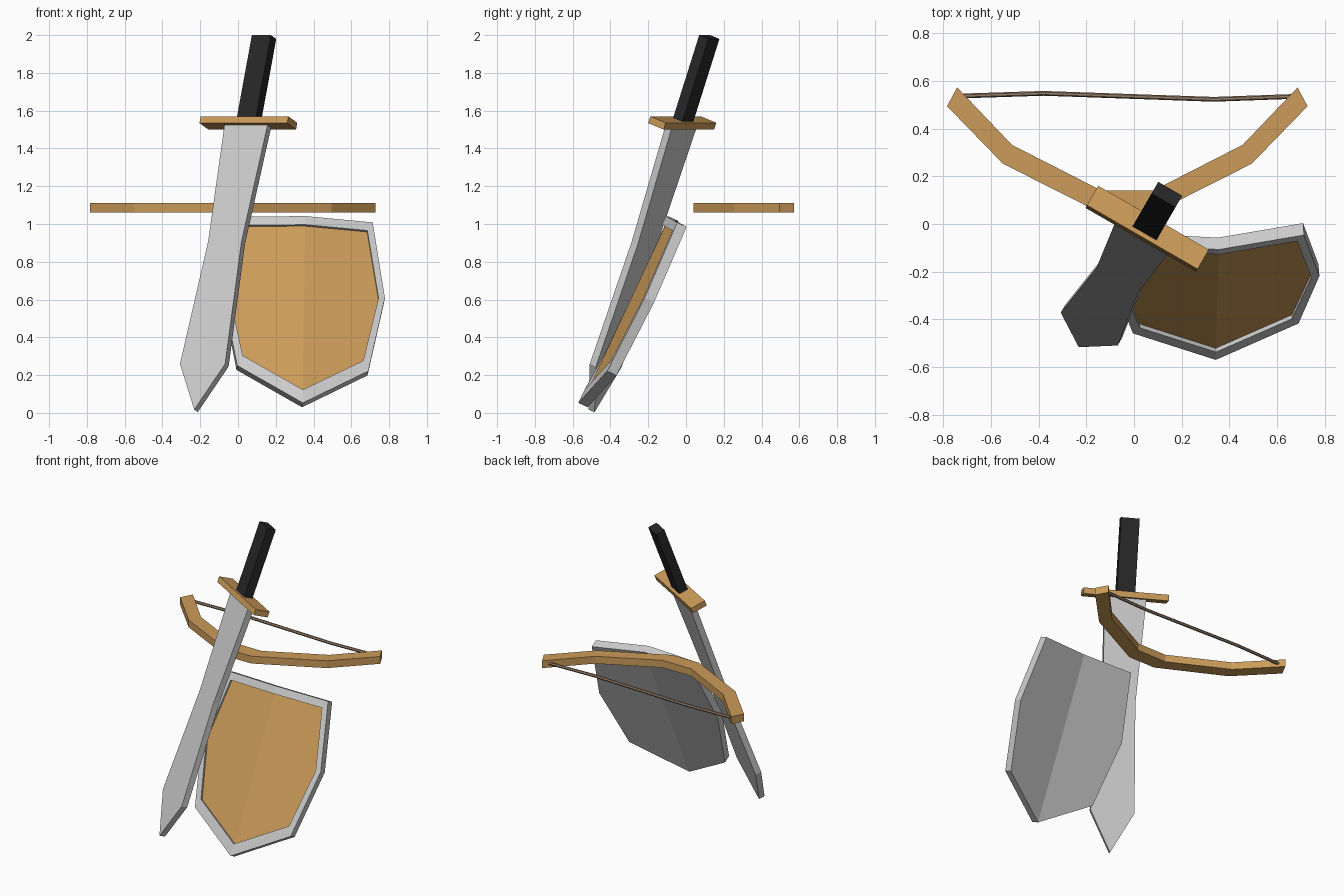
import bpy, bmesh
from math import radians
from mathutils import Matrix, Vector

if "Cube" in bpy.data.objects:
    bpy.data.objects.remove(bpy.data.objects["Cube"])


def material(name, rgb):
    m = bpy.data.materials.new(name)
    m.diffuse_color = (*rgb, 1)
    m.use_nodes = True
    m.node_tree.nodes["Principled BSDF"].inputs["Base Color"].default_value = m.diffuse_color
    return m


wood = material("wood", (0.6, 0.33, 0.1))
black = material("black_grip", (0.02, 0.02, 0.02))
cord = material("cord", (0.3, 0.21, 0.14))


def finish(name, bm, frame, mat=None):
    bmesh.ops.recalc_face_normals(bm, faces=bm.faces)
    me = bpy.data.meshes.new(name)
    bm.to_mesh(me)
    bm.free()
    ob = bpy.data.objects.new(name, me)
    ob.matrix_world = frame
    bpy.context.collection.objects.link(ob)
    if mat:
        me.materials.append(mat)
    return ob


def mirrored(half):
    """Closed outline from right-hand points, bottom to top."""
    return half + [(-x, y) for x, y in reversed(half) if x > 0]


def prism(name, outline, low, high, frame, mat=None):
    bm = bmesh.new()
    a, b = ([bm.verts.new((x, y, z)) for x, y in outline] for z in (low, high))
    bm.faces.new(a)
    bm.faces.new(b)
    n = len(a)
    for i in range(n):
        j = (i + 1) % n
        bm.faces.new((a[i], a[j], b[j], b[i]))
    return finish(name, bm, frame, mat)


# Sword: local x across, y up the blade, z out of the flat; origin in the guard
sword = (Matrix.Translation((0.055, -0.02, 1.535)) @ Matrix.Rotation(radians(-30), 4, 'Z')
         @ Matrix.Rotation(radians(70), 4, 'X'))
prism("sword_blade", mirrored([(0, -1.622), (0.138, -1.365), (0.102, -0.676), (0.132, -0.01)]),
      -0.02, 0.02, sword)
prism("sword_guard", mirrored([(0.268, -0.019), (0.268, 0.019)]), -0.05, 0.05, sword, wood)
prism("sword_grip", mirrored([(0.058, 0.01), (0.058, 0.484)]), -0.03, 0.03, sword, black)

# Bow: flat angular arc lying level
bow = Matrix.Translation((-0.028, 0, 0))
prism("bow_limbs", mirrored([(0.1, 0.04), (0.522, 0.253), (0.756, 0.494),
                             (0.714, 0.573), (0.484, 0.332), (0.108, 0.14)]),
      1.062, 1.112, bow, wood)

# Bowstring: thin, slightly wavy cord
cu = bpy.data.curves.new("bowstring", 'CURVE')
cu.dimensions = '3D'
cu.bevel_depth = 0.01
cu.bevel_resolution = 1
cu.use_fill_caps = True
sp = cu.splines.new('POLY')
path = [(-0.72, 0.537), (-0.38, 0.548), (0.335, 0.523), (0.67, 0.535)]
sp.points.add(len(path) - 1)
for p, (x, y) in zip(sp.points, path):
    p.co = (x, y, 1.087, 1)
sp.use_smooth = False
cu.materials.append(cord)
bpy.context.collection.objects.link(bpy.data.objects.new("bowstring", cu))

# Shield: local x across, y up, z out of the front; origin at the front bottom tip
v = Vector((0.013, 0.424, 0.905)).normalized()
u = Vector((0.997, 0.063, -0.035))
u = (u - v * u.dot(v)).normalized()
shield = Matrix((u, v, u.cross(v))).transposed().to_4x4()
shield.translation = (0.343, -0.57, 0.053)

RIM = [(0, 0), (0.348, 0.222), (0.431, 0.658), (0.36, 1.092), (0, 1.092)]
PANEL = [(0, 0.077), (0.32, 0.28), (0.397, 0.655), (0.332, 1.042), (0, 1.042)]
FOLD = 0.12


def ring(bm, half, depth):
    return [bm.verts.new((x, y, depth - FOLD * abs(x))) for x, y in mirrored(half)]


def bridge(bm, a, b):
    for i in range(len(a)):
        j = (i + 1) % len(a)
        bm.faces.new((a[i], a[j], b[j], b[i]))


def halves(bm, r):
    bm.faces.new(r[:5])
    bm.faces.new(r[4:] + r[:1])


# Metal rim and back, folded down the middle, with a recess in front
bm = bmesh.new()
rings = [ring(bm, RIM, -0.055), ring(bm, RIM, 0), ring(bm, PANEL, 0), ring(bm, PANEL, -0.025)]
for a, b in zip(rings, rings[1:]):
    bridge(bm, a, b)
halves(bm, rings[0])
halves(bm, rings[3])
finish("shield_rim_and_back", bm, shield)

# Wooden panel set into the recess
bm = bmesh.new()
back, front = ring(bm, PANEL, -0.025), ring(bm, PANEL, -0.018)
bridge(bm, back, front)
halves(bm, back)
halves(bm, front)
finish("shield_panel", bm, shield, wood)
